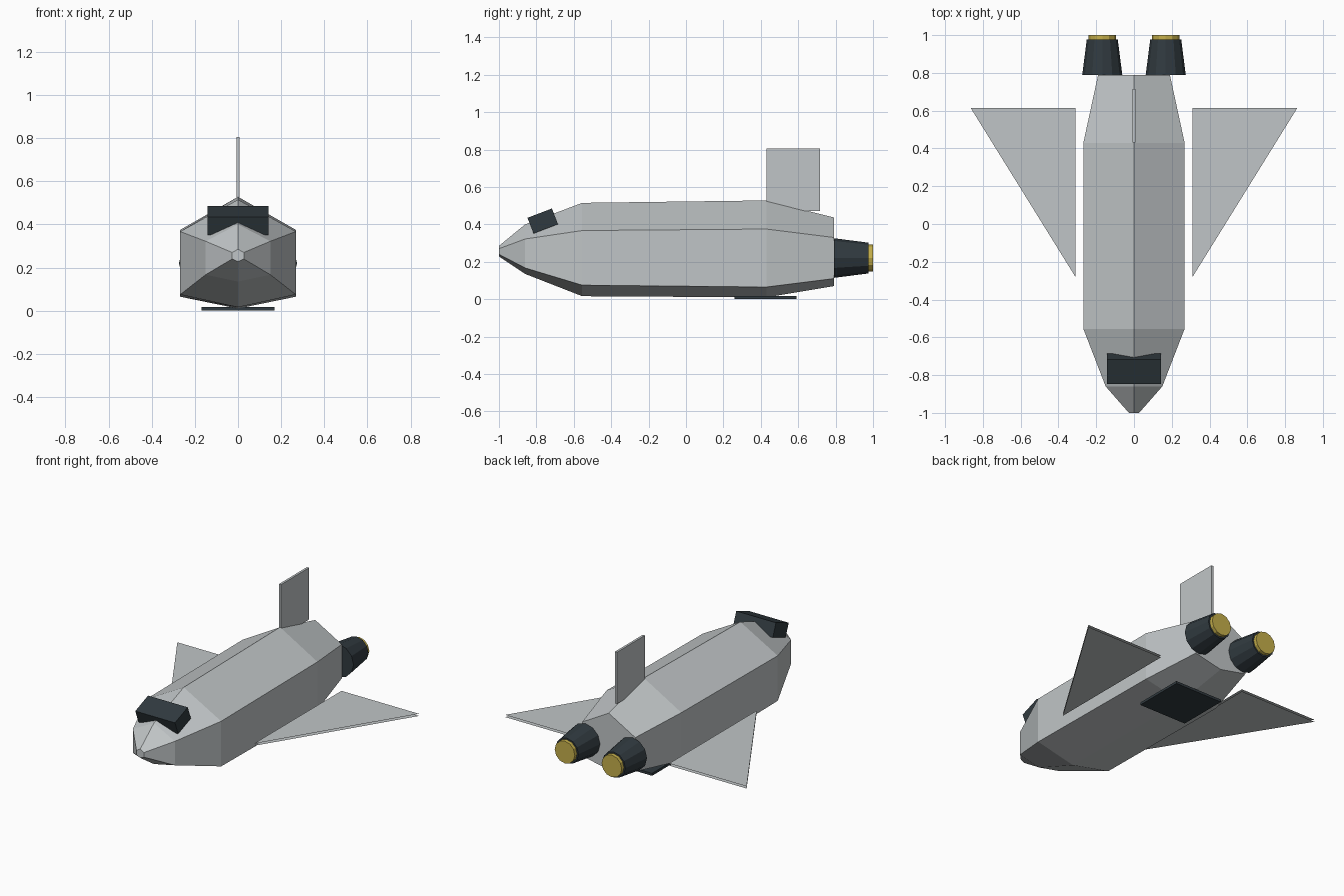
import bpy, bmesh
from math import radians
from mathutils import Matrix, Vector

cube = bpy.data.objects.get("Cube")
if cube:
    bpy.data.objects.remove(cube, do_unlink=True)


def material(name, rgb):
    m = bpy.data.materials.new(name)
    m.use_nodes = True
    m.diffuse_color = (*rgb, 1)
    m.node_tree.nodes["Principled BSDF"].inputs["Base Color"].default_value = (*rgb, 1)
    return m


GREY = material("hull grey", (0.53, 0.56, 0.57))
DARK = material("dark slate", (0.03, 0.042, 0.05))
GOLD = material("nozzle gold", (0.56, 0.43, 0.07))


def finish(name, bm, mat, recalc=True):
    if recalc:
        bmesh.ops.recalc_face_normals(bm, faces=bm.faces)
    mesh = bpy.data.meshes.new(name)
    bm.to_mesh(mesh)
    bm.free()
    mesh.materials.append(mat)
    obj = bpy.data.objects.new(name, mesh)
    bpy.context.collection.objects.link(obj)
    return obj


def box(name, centre, size, mat, tilt=0):
    bm = bmesh.new()
    matrix = (Matrix.Translation(centre) @ Matrix.Rotation(radians(tilt), 4, 'X')
              @ Matrix.Diagonal((*size, 1)))
    bmesh.ops.create_cube(bm, size=1, matrix=matrix)
    return finish(name, bm, mat)


def cone(name, x, z, y0, y1, r0, r1, mat, sides=12):
    bm = bmesh.new()
    matrix = (Matrix.Translation((x, (y0 + y1) / 2, z))
              @ Matrix.Rotation(radians(-90), 4, 'X'))
    bmesh.ops.create_cone(bm, cap_ends=True, segments=sides, radius1=r0,
                          radius2=r1, depth=y1 - y0, matrix=matrix)
    return finish(name, bm, mat)


# Fuselage: six-sided sections (y, half width, top, upper side, lower side, bottom)
stations = [
    (-1.00, 0.027, 0.285, 0.270, 0.240, 0.228),
    (-0.86, 0.150, 0.400, 0.322, 0.167, 0.135),
    (-0.555, 0.268, 0.515, 0.367, 0.075, 0.016),
    (0.43, 0.268, 0.528, 0.375, 0.065, 0.010),
    (0.79, 0.190, 0.437, 0.330, 0.110, 0.070),
]
bm = bmesh.new()
rings = []
for y, w, top, up, low, bottom in stations:
    section = [(0, top), (w, up), (w, low), (0, bottom), (-w, low), (-w, up)]
    rings.append([bm.verts.new((x, y, z)) for x, z in section])
for a, b in zip(rings, rings[1:]):
    for i in range(6):
        j = (i + 1) % 6
        bm.faces.new((a[i], a[j], b[j], b[i]))
bm.faces.new(rings[0])
bm.faces.new(rings[-1])
finish("fuselage", bm, GREY)

# Cockpit window block, tail fin and belly plate
box("cockpit_window", (0, -0.766, 0.418), (0.284, 0.14, 0.09), DARK, tilt=21)
box("tail_fin", (0, 0.573, 0.638), (0.015, 0.285, 0.335), GREY)
box("belly_plate", (0, 0.425, 0.009), (0.34, 0.33, 0.016), DARK)

for side, s in (("left", 1), ("right", -1)):
    # Delta wing: upper and lower skins with open edges
    bm = bmesh.new()
    for z, up in ((0.128, 1), (0.114, -1)):
        face = bm.faces.new([bm.verts.new((s * x, y, z)) for x, y in
                             ((0.31, -0.28), (0.865, 0.615), (0.31, 0.615))])
        face.normal_update()
        if face.normal.z * up < 0:
            face.normal_flip()
    finish(side + "_wing", bm, GREY, recalc=False)

    # Engine bell and its gold end
    cone(side + "_engine", s * 0.168, 0.22, 0.79, 0.977, 0.106, 0.082, DARK)
    cone(side + "_nozzle", s * 0.168, 0.22, 0.97, 1.0, 0.072, 0.072, GOLD)
